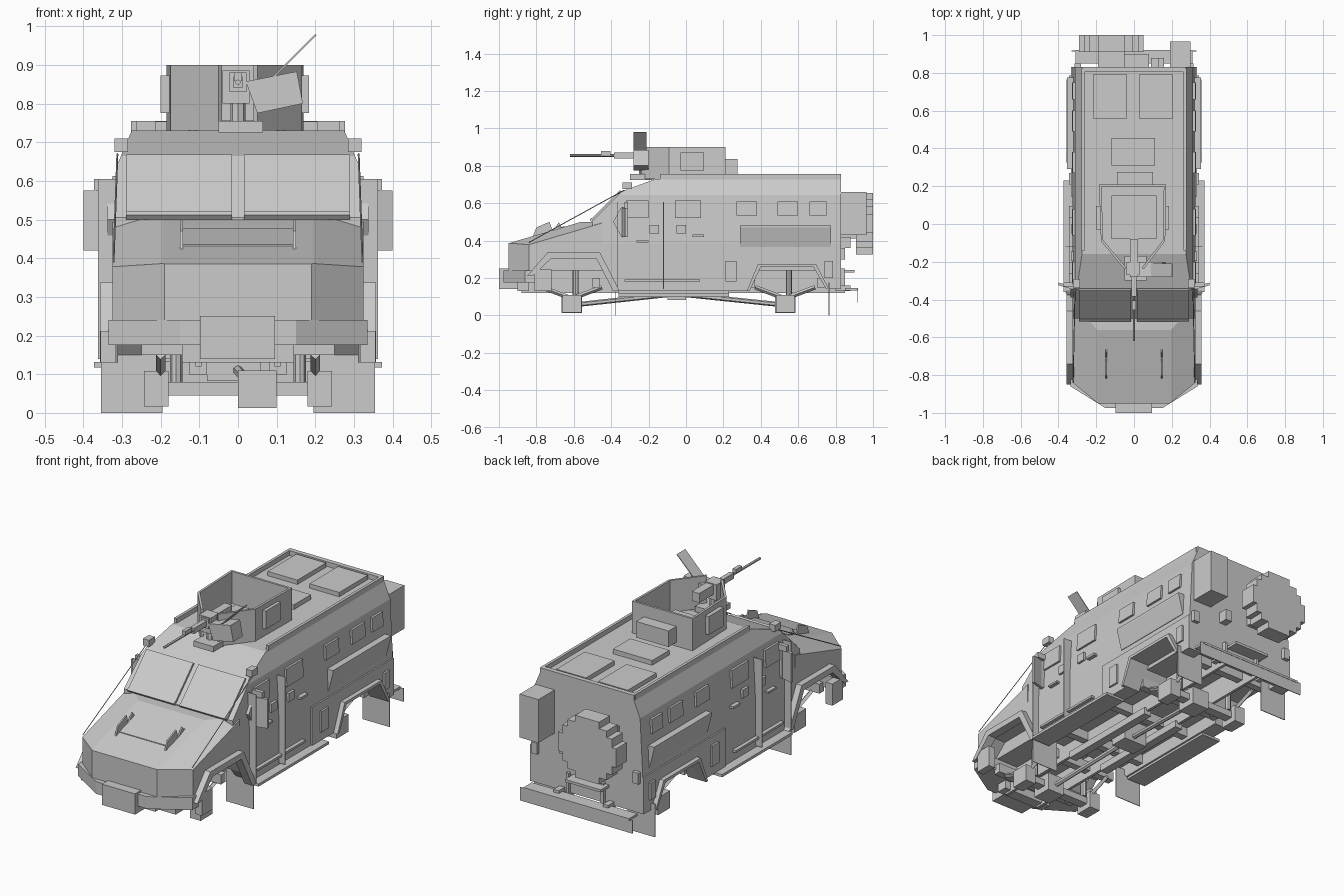
import bpy, bmesh, math
from mathutils import Vector


def finish(name, bm):
    bmesh.ops.recalc_face_normals(bm, faces=bm.faces)
    me = bpy.data.meshes.new(name)
    bm.to_mesh(me)
    bm.free()
    ob = bpy.data.objects.new(name, me)
    bpy.context.collection.objects.link(ob)
    return ob


def prism(name, pts, a, b, axis, cuts=()):
    """Extrude a 2D outline along an axis; each cut is three points of a plane, far side removed."""
    def at(p, d):
        return {'x': (d, p[0], p[1]), 'y': (p[0], d, p[1]), 'z': (p[0], p[1], d)}[axis]
    bm = bmesh.new()
    lo = [bm.verts.new(at(p, a)) for p in pts]
    hi = [bm.verts.new(at(p, b)) for p in pts]
    bm.faces.new(lo)
    bm.faces.new(hi)
    n = len(pts)
    for i in range(n):
        j = (i + 1) % n
        bm.faces.new((lo[i], lo[j], hi[j], hi[i]))
    bmesh.ops.recalc_face_normals(bm, faces=bm.faces)
    for tri in cuts:
        p, q, r = map(Vector, tri)
        no = (q - p).cross(r - p).normalized()
        if no.dot(p - Vector((0, p.y * 0.5, 0.35))) < 0:
            no = -no
        res = bmesh.ops.bisect_plane(bm, geom=bm.verts[:] + bm.edges[:] + bm.faces[:],
                                     plane_co=p, plane_no=no, clear_outer=True, dist=1e-5)
        edges = [e for e in res['geom_cut'] if isinstance(e, bmesh.types.BMEdge)]
        bmesh.ops.holes_fill(bm, edges=edges, sides=0)
    return finish(name, bm)


def box(name, x, y, z):
    return prism(name, [(x[0], y[0]), (x[1], y[0]), (x[1], y[1]), (x[0], y[1])], z[0], z[1], 'z')


def pair(name, x, y, z):
    """Box mirrored on both sides of the vehicle."""
    box(name + "_right", x, y, z)
    box(name + "_left", (-x[1], -x[0]), y, z)


def rod(name, p, q, r, sides=6):
    p, q = Vector(p), Vector(q)
    bm = bmesh.new()
    bmesh.ops.create_cone(bm, cap_ends=True, segments=sides, radius1=r, radius2=r, depth=(q - p).length)
    rot = (q - p).to_track_quat('Z', 'Y')
    for v in bm.verts:
        v.co = rot @ v.co + (p + q) / 2
    return finish(name, bm)


# Cab and hood: side profiles with wheel arches, then chamfered
cab = [(-.5, .505), (-.34, .665), (-.16, .73), (.83, .73), (.83, .2), (.715, .2), (.68, .26),
       (.4, .26), (.37, .2), (-.42, .2), (-.47, .31), (-.5, .31)]
hood = [(-.95, .19), (-.95, .385), (-.56, .5), (-.45, .5), (-.45, .31), (-.73, .31), (-.83, .22), (-.83, .19)]
cab_cuts, hood_cuts = [], []
for s in (1, -1):
    cab_cuts += [[(s * .325, 0, .385), (s * .325, 1, .385), (s * .312, 0, .64)],
                 [(s * .313, 0, .64), (s * .313, 1, .64), (s * .275, 0, .73)]]
    hood_cuts += [[(s * .19, -.95, .2), (s * .19, -.95, .4), (s * .325, -.84, .2)],
                  [(s * .195, -.95, .385), (s * .195, -.56, .5), (s * .31, -.56, .465)]]
prism("cab", cab, -.325, .325, 'x', cab_cuts)
prism("hood", hood, -.325, .325, 'x', hood_cuts)
for s in (1, -1):
    prism("door_skirt", [(-.36, .13), (.34, .13), (.37, .2), (-.42, .2)], s * .25, s * .325, 'x')
    prism("rear_skirt", [(.75, .14), (.83, .14), (.83, .2), (.715, .2)], s * .25, s * .325, 'x')
box("rear_sill", (-.25, .25), (.81, .83), (.14, .2))

# Hood panel, fins and windshield panes
prism("hood_panel", [(-.79, .432), (-.65, .473), (-.65, .477), (-.79, .436)], -.145, .145, 'x')
for s in (1, -1):
    prism("hood_fin", [(-.82, .42), (-.8, .47), (-.73, .5), (-.715, .455)], s * .142, s * .15, 'x')
    prism("hood_latch", [(-.71, .455), (-.68, .497), (-.665, .475)], s * .142, s * .15, 'x')
    prism("windshield_pane", [(-.495, .51), (-.345, .66), (-.353, .668), (-.503, .518)], s * .015, s * .29, 'x')
    prism("windshield_ledge", [(-.505, .5), (-.495, .51), (-.505, .522), (-.515, .512)], s * .015, s * .29, 'x')
    rod("limb_wire", (s * .322, -.84, .39), (s * .312, -.33, .67), .0025, 4)
    prism("mirror", [(s * .325, -.345), (s * .4, -.325), (s * .4, -.31), (s * .325, -.33)], .42, .575, 'z')
    prism("mirror_guard", [(-.39, .5), (-.345, .58), (-.325, .58), (-.325, .42), (-.345, .42)],
          s * .32, s * .337, 'x')
pair("roof_light", (.285, .32), (-.34, -.29), (.675, .71))
pair("mirror_arm", (.31, .373), (-.33, -.31), (.575, .605))

# Front bumper, winch box and corner lamps
prism("bumper", [(-.335, -.86), (-.15, -.975), (.15, -.975), (.335, -.86), (.335, -.79), (-.335, -.79)],
      .175, .24, 'z')
box("winch_box", (-.098, .096), (-1, -.9), (.14, .25))
box("skid_plate", (-.145, .145), (-.9, -.84), (.13, .19))
pair("corner_lamp", (.315, .355), (-.81, -.72), (.13, .245))

# Arch flares, rear side panels, racks and side windows
front_flare = [(-.85, .21), (-.74, .337), (-.46, .337), (-.355, .13), (-.39, .13), (-.48, .305), (-.72, .305), (-.82, .21)]
rear_flare = [(.325, .13), (.385, .275), (.695, .275), (.765, .14), (.75, .14), (.68, .26), (.4, .26), (.34, .13)]
rear_panel = [(.145, .13), (.145, .335), (.83, .335), (.83, .14), (.75, .14), (.68, .26), (.4, .26), (.34, .13)]
windows = [(-.32, -.2, .52, .613), (-.06, .08, .52, .613), (.27, .38, .535, .61), (.49, .6, .535, .61), (.66, .75, .535, .61)]
for s in (1, -1):
    prism("front_arch_flare", front_flare, s * .31, s * .357, 'x')
    prism("rear_arch_flare", rear_flare, s * .31, s * .357, 'x')
    prism("rear_side_panel", rear_panel, s * .31, s * .333, 'x')
    prism("side_rack", [(s * .31, .365), (s * .328, .365), (s * .355, .47), (s * .355, .48), (s * .31, .48)],
          .29, .775, 'y')
    for y0, y1, z0, z1 in windows:
        prism("side_window", [(s * .3, z0), (s * .329, z0), (s * .325, z1), (s * .3, z1)], y0, y1, 'y')
for y in (-.365, -.12):
    pair("door_edge", (.3, .362), (y - .002, y + .002), (.14, .605))
for y in (-.195, -.05):
    pair("gun_port", (.31, .334), (y, y + .05), (.437, .482))
pair("front_door_handle", (.31, .345), (-.265, -.2), (.39, .4))
pair("rear_door_handle", (.31, .345), (.035, .095), (.42, .432))
pair("side_step", (.26, .373), (-.36, .23), (.118, .132))
pair("step_rail", (.32, .345), (-.33, .075), (.18, .192))
pair("fuel_door", (.32, .343), (.21, .27), (.18, .29))
pair("rear_lamp", (.32, .343), (.74, .785), (.2, .29))

# Roof rails and hatches
pair("roof_rail", (.262, .277), (-.14, .82), (.715, .755))
box("rear_roof_rail", (-.275, .275), (.805, .83), (.715, .755))
box("rear_hatch_left", (-.215, -.04), (.555, .795), (.72, .753))
box("rear_hatch_right", (.03, .205), (.555, .795), (.72, .753))
box("middle_hatch", (-.12, .11), (.31, .455), (.72, .755))
box("turret_back_box", (-.09, .1), (.2, .275), (.75, .835))
box("turret_hatch", (-.12, .12), (-.08, .15), (.72, .757))

# Turret shield walls, open at the front for the gun
ring = [(-.05, -.24), (-.175, -.09), (-.185, .21), (.17, .21), (.165, -.09), (.05, -.24)]
for (x0, y0), (x1, y1) in zip(ring, ring[1:]):
    d = Vector((y0 - y1, x1 - x0)).normalized() * -.012
    prism("turret_wall", [(x0, y0), (x1, y1), (x1 + d.x, y1 + d.y), (x0 + d.x, y0 + d.y)], .73, .9, 'z')
box("turret_window_right", (.16, .184), (-.03, .095), (.775, .872))
box("turret_window_left", (-.2, -.176), (-.03, .095), (.775, .872))

# Machine gun with ammunition box and tilted lid
rod("gun_barrel", (0, -.62, .855), (0, -.36, .855), .007)
box("gun_sleeve", (-.012, .012), (-.385, -.27), (.84, .87))
box("gun_receiver", (-.022, .022), (-.28, -.08), (.83, .88))
box("gun_sight", (-.01, .01), (-.455, -.405), (.858, .88))
box("gun_cradle", (-.04, .03), (-.27, -.2), (.8, .885))
box("gun_mount", (-.05, .065), (-.3, -.17), (.725, .755))
rod("gun_pedestal", (0, -.23, .73), (0, -.23, .83), .02, 8)
prism("ammo_box", [(.152, .883), (.168, .80), (.05, .775), (.02, .857)], -.28, -.2, 'y')
prism("ammo_lid", [(.09, .87), (.2, .98), (.203, .977), (.093, .867)], -.28, -.21, 'y')

# Spare wheel with stepped outline, rear box, steps and fittings
quarter = [(.17, .05), (.145, .05), (.145, .095), (.115, .095), (.115, .13), (.07, .13), (.07, .165)]
outline = []
for sx, sz in ((1, 1), (-1, 1), (-1, -1), (1, -1)):
    q = [(-.12 + sx * a, .49 + sz * b) for a, b in quarter]
    outline += q if sx * sz > 0 else q[::-1]
prism("spare_wheel", outline, .91, 1.0, 'y')
box("spare_wheel_mount", (-.19, -.05), (.82, .915), (.41, .57))
box("rear_storage_box", (.19, .3), (.82, .965), (.43, .66))
box("rear_door_latch", (.09, .13), (.82, .88), (.36, .42))
pair("rear_hinge", (.28, .315), (.82, .85), (.3, .36))
box("rear_upper_step", (-.13, .08), (.82, .9), (.228, .242))
box("rear_step", (-.31, .31), (.85, .92), (.133, .145))
box("rear_step_plate", (-.33, .33), (.914, .918), (.07, .14))
pair("rear_step_bracket", (.13, .16), (.8, .88), (.13, .16))

# Underbody: inner hull, frame rails, axles, springs, shafts and mud flaps
box("inner_hull", (-.24, .24), (-.84, .8), (.24, .325))
pair("frame_rail", (.095, .11), (-.88, .85), (.12, .25))
pair("belly_beam", (.08, .125), (-.36, .23), (.098, .135))
box("transfer_case", (-.08, .06), (-.1, 0), (.082, .2))
for y, top in ((-.61, .24), (.53, .26)):
    pair("hub", (.18, .243), (y - .05, y + .05), (.016, .108))
    box("axle_beam", (-.19, .19), (y - .025, y + .025), (.045, .08))
    box("differential", (0, .1), (y - .055, y + .055), (.013, .11))
    for s in (1, -1):
        rod("shock", (s * .16, y + .02, .08), (s * .16, y + .02, top), .016, 8)
        for d in (.16, -.16):
            rod("leaf_spring", (s * .2, y, .09), (s * .2, y + d, .15), .012, 4)
rod("front_drive_shaft", (.05, -.61, .055), (0, -.1, .11), .013, 6)
rod("rear_drive_shaft", (0, 0, .11), (.05, .53, .055), .013, 6)
for y in (-.78, -.48, -.25, .1, .35, .72):
    box("cross_member", (-.25, .25), (y - .02, y + .02), (.15, .2))
for y in (-.375, .765):
    pair("mud_flap", (.195, .354), (y - .002, y + .002), (0, .176))
